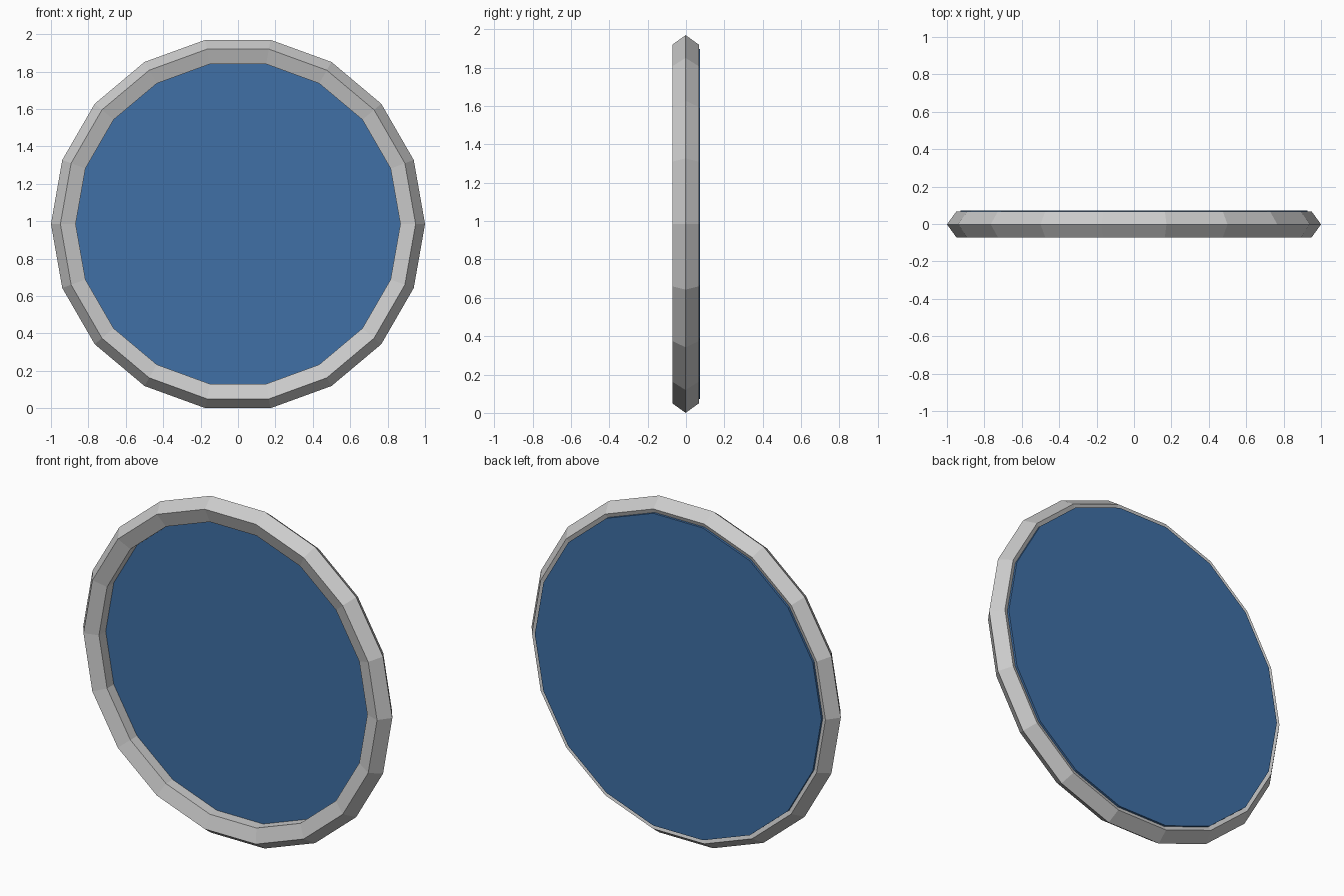
import bpy
from math import radians, pi

if "Cube" in bpy.data.objects:
    bpy.data.objects.remove(bpy.data.objects["Cube"])

SIDES = 18
CENTRE_Z = 0.985

# Faceted rim: ring with a five-sided cross-section
bpy.ops.mesh.primitive_torus_add(
    major_segments=SIDES, minor_segments=5,
    major_radius=0.927, minor_radius=0.073,
    location=(0, -0.002, CENTRE_Z), rotation=(radians(90), 0, 0))
rim = bpy.context.object
rim.name = "rim"
bpy.ops.object.shade_flat()

# Blue panel set into the back of the rim
FRONT_Y, BACK_Y = 0.017, 0.073
bpy.ops.mesh.primitive_cylinder_add(
    vertices=SIDES, radius=0.927, depth=BACK_Y - FRONT_Y,
    location=(0, (FRONT_Y + BACK_Y) / 2, CENTRE_Z))
panel = bpy.context.object
panel.name = "panel"
# put a corner on the x axis, like the rim, then stand it upright
for v in panel.data.vertices:
    v.co.x, v.co.y = v.co.y, v.co.x
panel.data.flip_normals()
panel.rotation_euler = (pi / 2, 0, 0)
blue = bpy.data.materials.new("panel_blue")
blue.diffuse_color = (0.05, 0.16, 0.38, 1)
blue.use_nodes = True
blue.node_tree.nodes["Principled BSDF"].inputs["Base Color"].default_value = blue.diffuse_color
panel.data.materials.append(blue)
